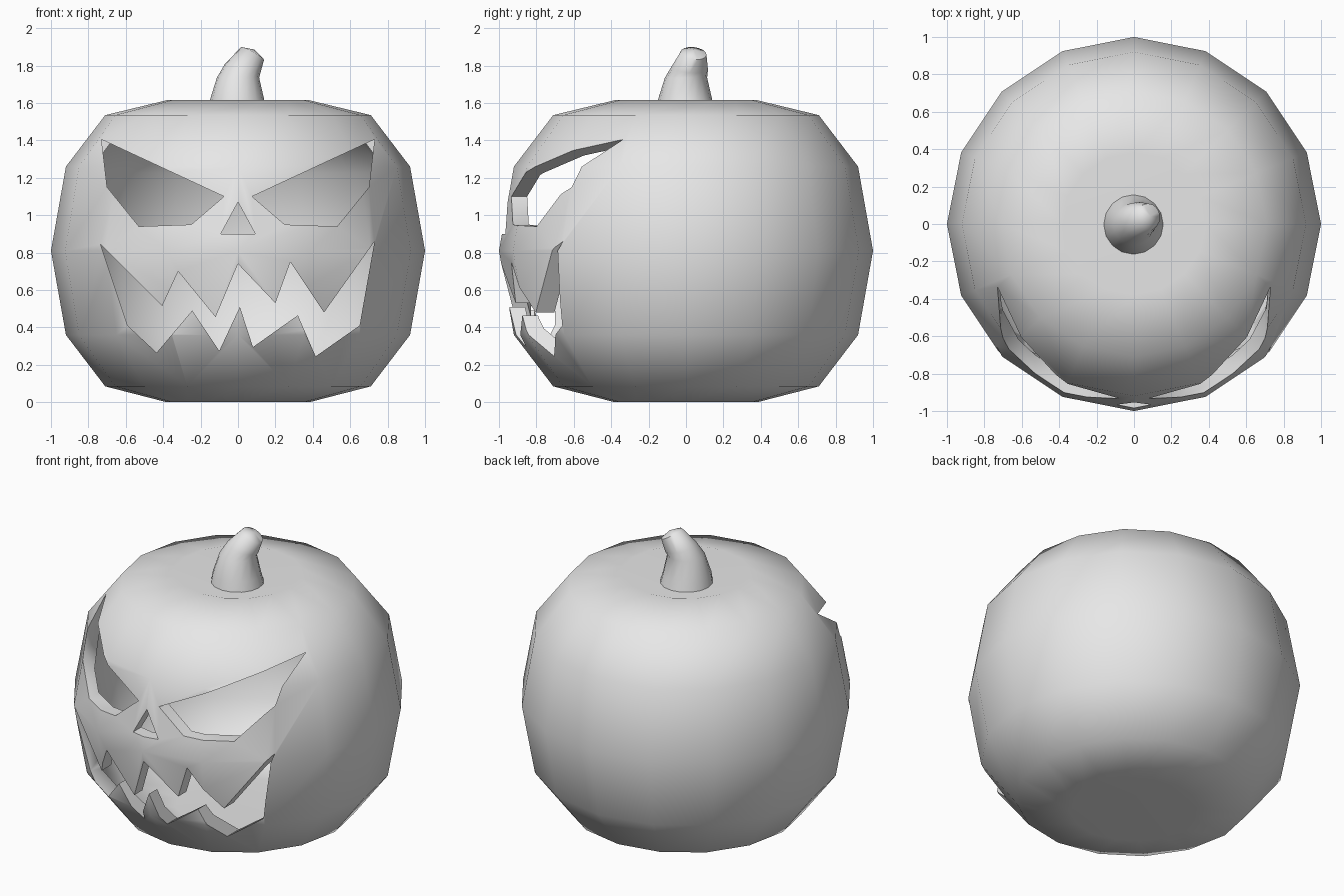
import bpy, bmesh, math
from mathutils import Vector

if "Cube" in bpy.data.objects:
    bpy.data.objects.remove(bpy.data.objects["Cube"])

grey = bpy.data.materials.new("plain grey")
grey.diffuse_color = (0.8, 0.8, 0.8, 1)
grey.use_nodes = True
grey.node_tree.nodes["Principled BSDF"].inputs["Base Color"].default_value = grey.diffuse_color
SEG = 16


def make_object(name, bm):
    bmesh.ops.recalc_face_normals(bm, faces=bm.faces)
    mesh = bpy.data.meshes.new(name)
    bm.to_mesh(mesh)
    bm.free()
    mesh.materials.append(grey)
    obj = bpy.data.objects.new(name, mesh)
    bpy.context.collection.objects.link(obj)
    return obj


def loft(name, rings, start, end):
    """Skin stacked rings of points, closed by a tip vertex at each end."""
    bm = bmesh.new()
    loops = [[bm.verts.new(p) for p in ring] for ring in rings]
    for a, b in zip(loops, loops[1:]):
        for i in range(SEG):
            j = (i + 1) % SEG
            bm.faces.new((a[i], a[j], b[j], b[i]))
    for loop, tip in ((loops[0], start), (loops[-1], end)):
        v = bm.verts.new(tip)
        for i in range(SEG):
            bm.faces.new((loop[i], loop[(i + 1) % SEG], v))
    return make_object(name, bm)


def circle(centre, radius, normal=(0, 0, 1)):
    turn = Vector((0, 0, 1)).rotation_difference(Vector(normal))
    pts = []
    for i in range(SEG):
        a = 2 * math.pi * i / SEG
        pts.append(Vector(centre) + turn @ Vector((radius * math.cos(a), radius * math.sin(a), 0)))
    return pts


def prism(name, outline, back):
    """Extrude an (x, z) outline along y from in front of the shell."""
    bm = bmesh.new()
    near = [bm.verts.new((x, -1.3, z)) for x, z in outline]
    far = [bm.verts.new((x, back, z)) for x, z in outline]
    bm.faces.new(near)
    bm.faces.new(far[::-1])
    for i in range(len(near)):
        j = (i + 1) % len(near)
        bm.faces.new((near[i], far[i], far[j], near[j]))
    obj = make_object(name, bm)
    obj.hide_render = True
    return obj


def smooth(obj, degrees):
    bpy.ops.object.select_all(action='DESELECT')
    obj.select_set(True)
    bpy.context.view_layer.objects.active = obj
    bpy.ops.object.shade_smooth_by_angle(angle=math.radians(degrees))


# Pumpkin shell: squarish round body with dimpled poles
profile = [(0.38, 0.0), (0.71, 0.085), (0.92, 0.36), (1.0, 0.81),
           (0.92, 1.26), (0.71, 1.535), (0.38, 1.615)]
shell = loft("pumpkin_shell", [circle((0, 0, z), r) for r, z in profile],
             (0, 0, 0.1), (0, 0, 1.51))
wall = shell.modifiers.new("wall", 'SOLIDIFY')
wall.thickness = 0.085
wall.offset = -1

# Face openings: eyes, nose and jagged mouth
eye = [(0.73, 1.405), (0.70, 1.15), (0.53, 0.94), (0.25, 0.95), (0.075, 1.10)]
mouth = [(-0.735, 0.845), (-0.405, 0.515), (-0.32, 0.70), (-0.12, 0.455), (0, 0.74),
         (0.20, 0.53), (0.28, 0.75), (0.46, 0.48), (0.73, 0.86), (0.65, 0.41),
         (0.415, 0.245), (0.32, 0.465), (0.08, 0.295), (0.01, 0.51), (-0.10, 0.275),
         (-0.245, 0.49), (-0.435, 0.265), (-0.59, 0.41)]
cutters = [prism("right_eye_cutter", eye, -0.2),
           prism("left_eye_cutter", [(-x, z) for x, z in eye], -0.2),
           prism("nose_cutter", [(0, 1.07), (-0.092, 0.90), (0.092, 0.90)], -0.5),
           prism("mouth_cutter", mouth, -0.3)]
for cutter in cutters:
    cut = shell.modifiers.new(cutter.name, 'BOOLEAN')
    cut.operation = 'DIFFERENCE'
    cut.solver = 'EXACT'
    cut.object = cutter

# Bake the cuts, then drop the cutters
bpy.context.view_layer.update()
graph = bpy.context.evaluated_depsgraph_get()
baked = bpy.data.meshes.new_from_object(shell.evaluated_get(graph))
shell.modifiers.clear()
shell.data = baked
for cutter in cutters:
    bpy.data.objects.remove(cutter)
smooth(shell, 55)

# Stem: flared at the base, leaning, with a slanted rounded tip
stem = loft("stem", [
    circle((0, 0, 1.48), 0.175),
    circle((-0.005, -0.005, 1.61), 0.147),
    circle((0.0, 0.0, 1.735), 0.113),
    circle((0.025, 0.02, 1.785), 0.098, (0.25, 0.1, 1)),
    circle((0.078, 0.04, 1.865), 0.07, (0.55, 0.12, 1)),
], (0, 0, 1.48), (0.088, 0.042, 1.885))
smooth(stem, 60)
